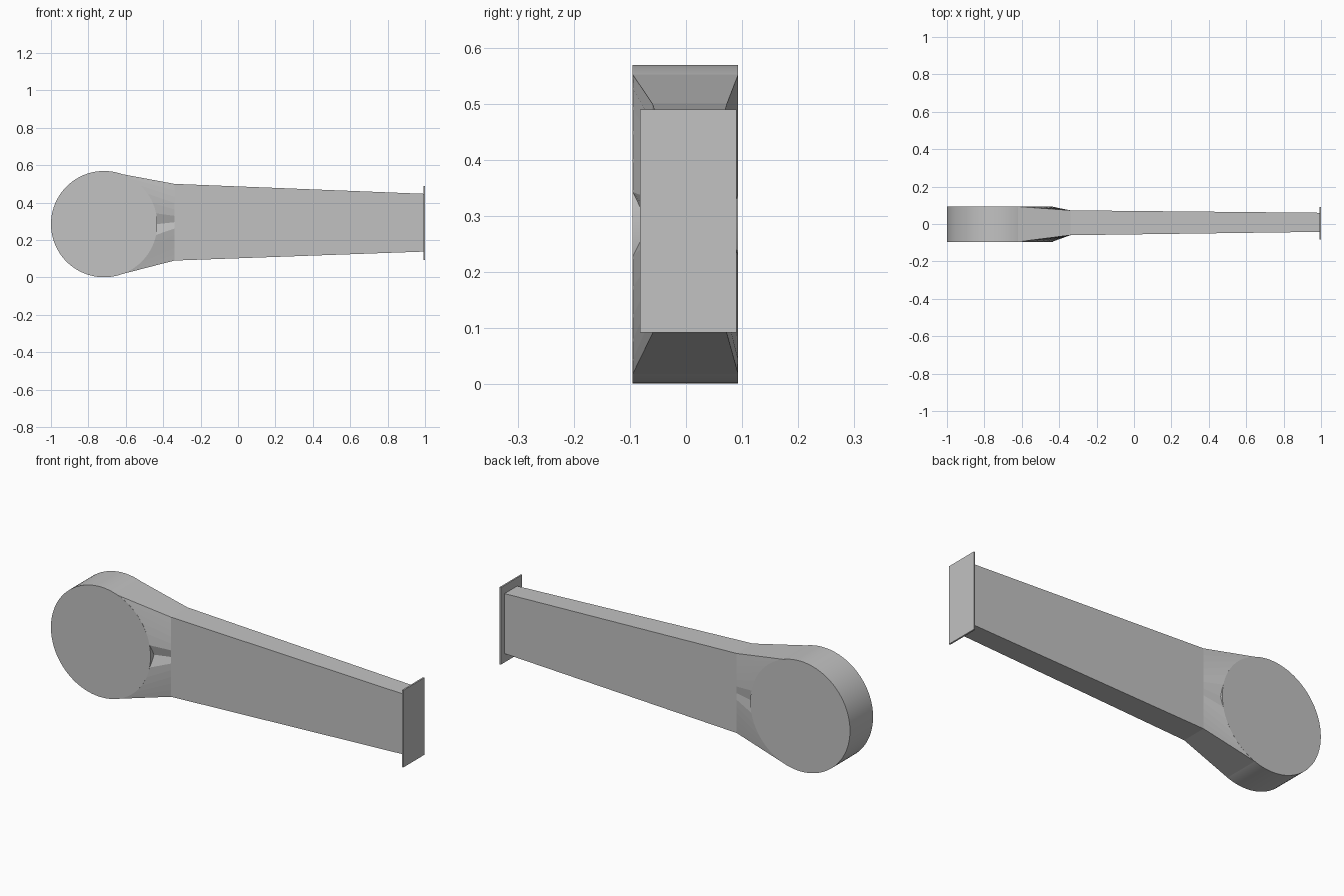
import bpy
import bmesh
from math import sin, cos, radians, pi
from mathutils import Matrix, Vector

if "Cube" in bpy.data.objects:
    bpy.data.objects.remove(bpy.data.objects["Cube"], do_unlink=True)

grey = bpy.data.materials.new("plain grey")
grey.use_nodes = True
grey.diffuse_color = (0.54, 0.54, 0.54, 1)
grey.node_tree.nodes["Principled BSDF"].inputs["Base Color"].default_value = grey.diffuse_color

CENTRE = Vector((-0.716, 0, 0.285))
RADIUS = 0.284
FRONT, BACK = -0.095, 0.093


def finish(bm, name):
    bmesh.ops.recalc_face_normals(bm, faces=bm.faces[:])
    mesh = bpy.data.meshes.new(name)
    bm.to_mesh(mesh)
    bm.free()
    mesh.materials.append(grey)
    obj = bpy.data.objects.new(name, mesh)
    bpy.context.collection.objects.link(obj)
    return obj


# Round hub lying on the y axis
bm = bmesh.new()
place = Matrix.Translation(CENTRE + Vector((0, (FRONT + BACK) / 2, 0))) @ Matrix.Rotation(pi / 2, 4, 'X')
bmesh.ops.create_cone(bm, cap_ends=True, segments=96, radius1=RADIUS, radius2=RADIUS,
                      depth=BACK - FRONT, matrix=place)
hub = finish(bm, "round_hub")
bpy.ops.object.select_all(action='DESELECT')
hub.select_set(True)
bpy.context.view_layer.objects.active = hub
bpy.ops.object.shade_smooth_by_angle(angle=radians(30))

# Tapering arm, flared out to meet the hub rim
STEPS = 6
SPREAD = radians(70)


def hub_side(y_edge, y_middle):
    """Points down the hub rim, with a small dip at mid height."""
    points = []
    for i in range(STEPS, -STEPS - 1, -1):
        a = SPREAD * i / STEPS
        y = y_middle if i == 0 else y_edge
        points.append(CENTRE + Vector((cos(a) * RADIUS, y, sin(a) * RADIUS)))
    return points


def straight_side(x, y, low, high):
    count = 2 * STEPS
    return [Vector((x, y, high + (low - high) * i / count)) for i in range(count + 1)]


def ring(front, back):
    return front + back[::-1]


rings = [
    ring(hub_side(FRONT, -0.067), hub_side(BACK, 0.081)),
    ring(straight_side(-0.34, -0.06, 0.09, 0.50), straight_side(-0.34, 0.073, 0.09, 0.50)),
    ring(straight_side(0.994, -0.042, 0.138, 0.447), straight_side(0.994, 0.06, 0.138, 0.447)),
]
bm = bmesh.new()
loops = [[bm.verts.new(p) for p in points] for points in rings]
for a, b in zip(loops, loops[1:]):
    for i in range(len(a)):
        j = (i + 1) % len(a)
        bm.faces.new((a[i], a[j], b[j], b[i]))
bm.faces.new(loops[-1])
finish(bm, "tapered_arm")

# Thin rectangular end plate
bm = bmesh.new()
bmesh.ops.create_cube(bm, size=1, matrix=Matrix.Translation((0.996, 0.004, 0.291))
                      @ Matrix.Diagonal((0.008, 0.172, 0.397, 1)))
finish(bm, "end_plate")
